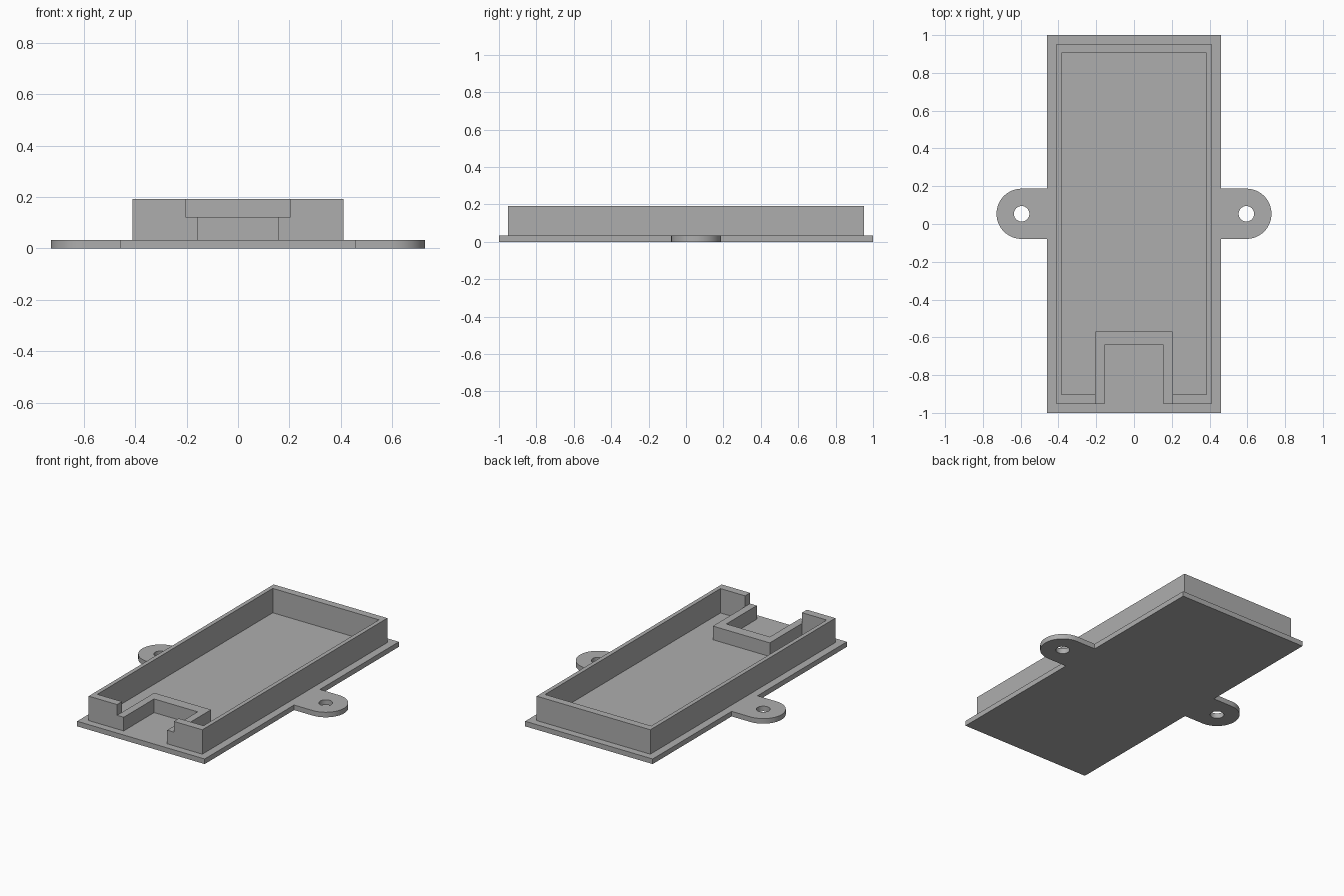
import bpy, bmesh, math

if "Cube" in bpy.data.objects:
    bpy.data.objects.remove(bpy.data.objects["Cube"])

grey = bpy.data.materials.new("plain grey")
grey.diffuse_color = (0.42, 0.42, 0.42, 1)
grey.use_nodes = True
grey.node_tree.nodes["Principled BSDF"].inputs["Base Color"].default_value = grey.diffuse_color


def prism(name, loops, z0, z1):
    """Extrude an outline (first loop) with optional holes from z0 to z1."""
    bm = bmesh.new()
    rims = []
    for z in (z0, z1):
        edges, rings = [], []
        for loop in loops:
            vs = [bm.verts.new((x, y, z)) for x, y in loop]
            edges += [bm.edges.new((vs[i - 1], vs[i])) for i in range(len(vs))]
            rings.append(vs)
        bmesh.ops.triangle_fill(bm, use_beauty=True, use_dissolve=False, edges=edges)
        rims.append(rings)
    for low, high in zip(*rims):
        for i in range(len(low)):
            bm.faces.new((low[i - 1], low[i], high[i], high[i - 1]))
    bmesh.ops.recalc_face_normals(bm, faces=bm.faces)
    mesh = bpy.data.meshes.new(name)
    bm.to_mesh(mesh)
    bm.free()
    mesh.materials.append(grey)
    obj = bpy.data.objects.new(name, mesh)
    bpy.context.collection.objects.link(obj)
    bpy.context.view_layer.objects.active = obj
    obj.select_set(True)
    bpy.ops.object.shade_smooth_by_angle(angle=math.radians(30))
    obj.select_set(False)
    return obj


def arc(cx, cy, r, a0, a1, n):
    return [(cx + r * math.cos(math.radians(a0 + (a1 - a0) * i / n)),
             cy + r * math.sin(math.radians(a0 + (a1 - a0) * i / n))) for i in range(n + 1)]


# Base plate with two rounded screw tabs
TAB_X, TAB_Y, TAB_R = 0.595, 0.054, 0.133
BASE_TOP = 0.033
outline = ([(0.46, -1), (0.46, TAB_Y - TAB_R)]
           + arc(TAB_X, TAB_Y, TAB_R, -90, 90, 32)
           + [(0.46, TAB_Y + TAB_R), (0.46, 1)]
           + [(-0.46, 1), (-0.46, TAB_Y + TAB_R)]
           + arc(-TAB_X, TAB_Y, TAB_R, 90, 270, 32)
           + [(-0.46, TAB_Y - TAB_R), (-0.46, -1)])
holes = [arc(s * TAB_X, TAB_Y, 0.041, 0, 360, 32)[:-1] for s in (1, -1)]
prism("base_plate", [outline] + holes, 0, BASE_TOP)

# Tall rim wall, open at the front
half = [(0.205, -0.953), (0.41, -0.953), (0.41, 0.953)]
inner = [(0.383, 0.905), (0.383, -0.902), (0.205, -0.902)]
flip = lambda pts: [(-x, y) for x, y in reversed(pts)]
prism("rim_wall", [half + flip(half) + flip(inner) + inner], BASE_TOP, 0.192)

# Low U-shaped wall around the front recess
prism("recess_wall", [[(-0.205, -0.953), (-0.157, -0.953), (-0.157, -0.64), (0.157, -0.64),
                       (0.157, -0.953), (0.205, -0.953), (0.205, -0.57), (-0.205, -0.57)]],
      BASE_TOP, 0.122)
